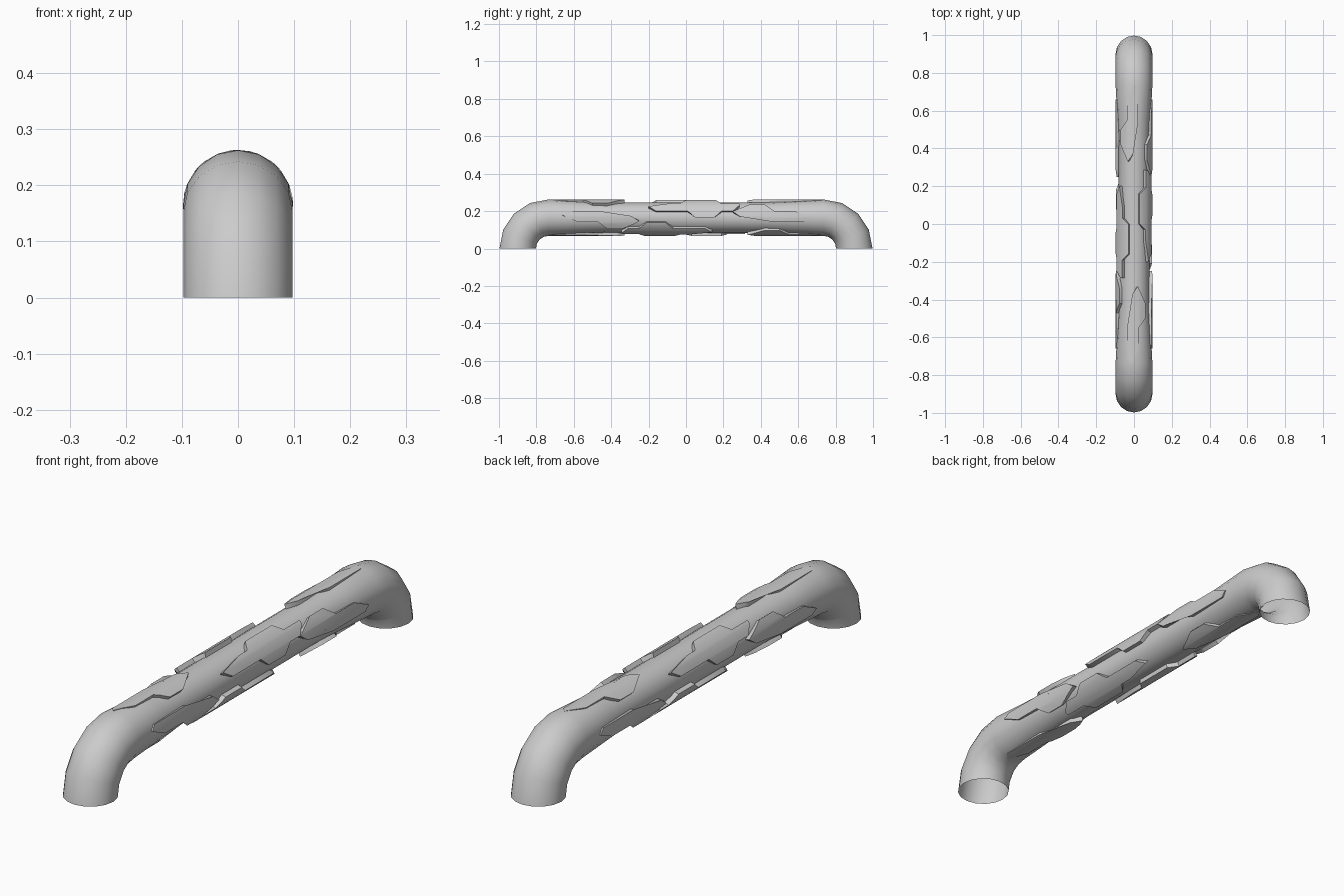
import bpy, bmesh, math
from mathutils import Vector

if "Cube" in bpy.data.objects:
    bpy.data.objects.remove(bpy.data.objects["Cube"])

R, AXIS_Z, BEND_Y = 0.0975, 0.165, 0.735
SIDES = 16
STEP = 2 * math.pi / SIDES


def finish(name, bm):
    bmesh.ops.recalc_face_normals(bm, faces=bm.faces)
    me = bpy.data.meshes.new(name)
    bm.to_mesh(me)
    bm.free()
    ob = bpy.data.objects.new(name, me)
    bpy.context.collection.objects.link(ob)
    bpy.context.view_layer.objects.active = ob
    ob.select_set(True)
    bpy.ops.object.shade_smooth_by_angle(angle=math.radians(35))
    ob.select_set(False)


# Bent tube: path stations (y, z, tilt of the section, radius), open at both feet
half = []
for i in range(5):
    a = i * math.pi / 8
    half.append((BEND_Y + AXIS_Z * math.cos(a), AXIS_Z * math.sin(a), a, R))
half += [(0.56, AXIS_Z, math.pi / 2, 0.088), (0.42, AXIS_Z, math.pi / 2, 0.081)]
path = half + [(-y, z, math.pi - a, r) for y, z, a, r in reversed(half)]

bm = bmesh.new()
rings = []
for y, z, a, r in path:
    out = Vector((0, math.cos(a), math.sin(a)))
    rings.append([bm.verts.new(Vector((r * math.sin(k * STEP), y, z))
                               + out * r * math.cos(k * STEP)) for k in range(SIDES)])
for p, q in zip(rings, rings[1:]):
    for k in range(SIDES):
        n = (k + 1) % SIDES
        bm.faces.new((p[k], p[n], q[n], q[k]))
finish("handle_tube", bm)


# Raised plate: flat outline (degrees from the top, y) wrapped around the tube
def plate(name, outline, base_r=0.077):
    bm = bmesh.new()
    bm.faces.new([bm.verts.new((math.radians(t), y, 0)) for t, y in outline])
    bmesh.ops.triangulate(bm, faces=bm.faces[:])
    lo = min(t for t, _ in outline)
    hi = max(t for t, _ in outline)
    for k in range(math.ceil(lo / 22.5), math.floor(hi / 22.5) + 1):
        bmesh.ops.bisect_plane(bm, geom=bm.verts[:] + bm.edges[:] + bm.faces[:],
                               plane_co=(k * STEP, 0, 0), plane_no=(1, 0, 0))
    base = bm.faces[:]
    ext = bmesh.ops.extrude_face_region(bm, geom=base)["geom"]
    top = {v for v in ext if isinstance(v, bmesh.types.BMVert)}
    bmesh.ops.delete(bm, geom=[f for f in base if f.is_valid], context='FACES')
    for v in bm.verts:
        t, y = v.co.x, v.co.y
        r = R + 0.0004 if v in top else base_r
        v.co = (r * math.sin(t), y, AXIS_Z + r * math.cos(t))
    finish(name, bm)


# Four stepped plates around the middle
MID = [(48, .285), (69, .25), (69, .19), (90, .15), (90, .05), (69, .01), (69, -.16),
       (52, -.2), (38, -.08), (38, -.03), (18, 0), (18, .16), (40, .19), (40, .285)]
plate("middle_plate_upper_right", MID)
plate("middle_plate_upper_left", [(-t, -y) for t, y in MID])
plate("middle_plate_lower_right", [(195 - t, -y - .06) for t, y in MID])
plate("middle_plate_lower_left", [(t - 195, y + .03) for t, y in MID])

# Four plates near each bend, fading into the tapering tube
END = [(0, .74), (-22, .66), (-22, .55), (-46, .5), (-46, .42), (-20, .33),
       (-3, .37), (-3, .48), (12, .53), (12, .72)]
for i in range(4):
    dy = -.08 if i % 2 else 0
    plate(f"back_plate_{i}", [(t + 90 * i, y + dy) for t, y in END])
    plate(f"front_plate_{i}", [(-t - 8 + 90 * i, -y - dy) for t, y in END])
